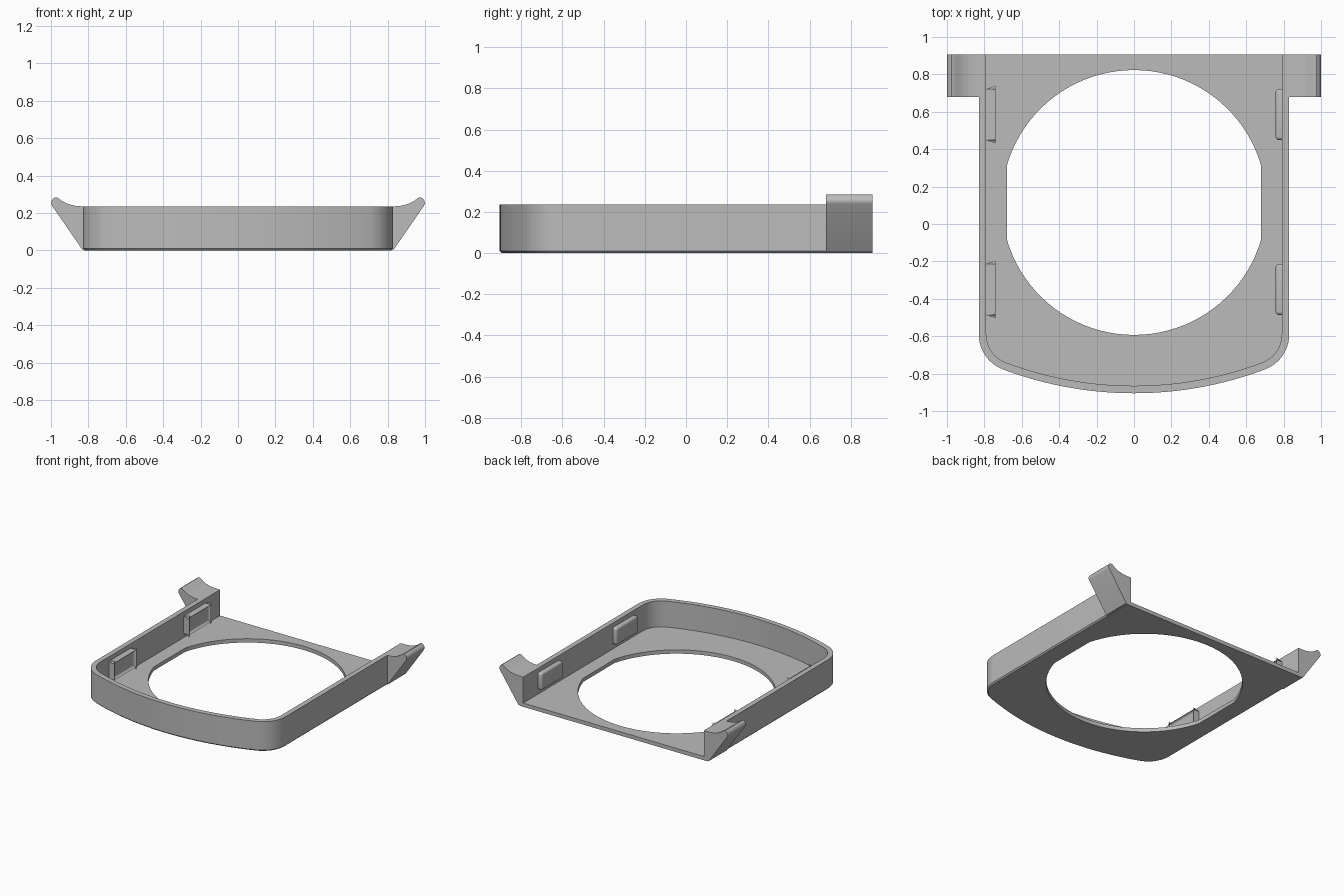
import bpy, bmesh, math

cube = bpy.data.objects.get("Cube")
if cube:
    bpy.data.objects.remove(cube)

grey = bpy.data.materials.new("plain grey")
grey.use_nodes = True
colour = (0.5, 0.5, 0.5, 1)
grey.diffuse_color = colour
grey.node_tree.nodes["Principled BSDF"].inputs["Base Color"].default_value = colour

HALF_W, BACK, TOP, WALL, FLOOR = 0.83, 0.905, 0.235, 0.04, 0.03


def finish(bm, name):
    bmesh.ops.recalc_face_normals(bm, faces=bm.faces)
    mesh = bpy.data.meshes.new(name)
    bm.to_mesh(mesh)
    bm.free()
    mesh.materials.append(grey)
    obj = bpy.data.objects.new(name, mesh)
    bpy.context.collection.objects.link(obj)
    bpy.ops.object.select_all(action='DESELECT')
    obj.select_set(True)
    bpy.context.view_layer.objects.active = obj
    bpy.ops.object.shade_smooth_by_angle(angle=math.radians(30))
    return obj


def arc(cx, cy, r, a0, a1, n):
    return [(cx + r * math.cos(a0 + (a1 - a0) * i / n),
             cy + r * math.sin(a0 + (a1 - a0) * i / n)) for i in range(n + 1)]


def outline(inset):
    """Open U from back right to back left: sides, rounded corners, bowed front."""
    big, small = 1.987, 0.2
    cx = HALF_W - small
    drop = math.sqrt((big - small) ** 2 - cx ** 2)
    cy = big - BACK
    a = -math.atan2(drop, cx)
    corner = arc(cx, cy - drop, small - inset, 0, a, 12)
    front = arc(0, cy, big - inset, a, -math.pi - a, 32)[1:-1]
    half = [(HALF_W - inset, BACK)] + corner
    return half + front + [(-x, y) for x, y in reversed(half)]


# Tray: wall section swept round the U, closed by a floor with a hole
bm = bmesh.new()
section = [(0.01, 0), (0, 0.01), (0, TOP), (WALL, TOP), (WALL, FLOOR)]
loops = [[bm.verts.new((x, y, z)) for x, y in outline(d)] for d, z in section]
for low, high in zip(loops, loops[1:]):
    for i in range(len(low) - 1):
        bm.faces.new((low[i], low[i + 1], high[i + 1], high[i]))
bm.faces.new([l[0] for l in loops] + [l[-1] for l in reversed(loops)])

# Round opening with flattened sides
radius, flat, centre_y = 0.708, 0.68, 0.115
a = math.acos(flat / radius)
ring = arc(0, centre_y, radius, a, math.pi - a, 40)
ring += arc(0, centre_y, radius, math.pi + a, 2 * math.pi - a, 40)
holes = [[bm.verts.new((x, y, z)) for x, y in ring] for z in (0, FLOOR)]
n = len(ring)
for i in range(n):
    j = (i + 1) % n
    bm.faces.new((holes[0][i], holes[0][j], holes[1][j], holes[1][i]))
for rim, hole in ((loops[0], holes[0]), (loops[-1], holes[1])):
    edges = []
    for loop in (rim, hole):
        for i, v in enumerate(loop):
            pair = (v, loop[(i + 1) % len(loop)])
            edges.append(bm.edges.get(pair) or bm.edges.new(pair))
    bmesh.ops.triangle_fill(bm, edges=edges, use_beauty=True, normal=(0, 0, 1))
finish(bm, "tray")

# Flared ear profile: sloped underside, rounded tip, dished top
ear = [(0.82, 0.005), (0.833, 0.005), (0.994, 0.238), (0.999, 0.25), (0.998, 0.262),
       (0.988, 0.277), (0.976, 0.284), (0.964, 0.281), (0.94, 0.263),
       (0.91, 0.248), (0.87, 0.238), (0.83, TOP), (0.82, TOP)]

for side, label in ((1, "left"), (-1, "right")):
    bm = bmesh.new()
    ends = [[bm.verts.new((side * x, y, z)) for x, z in ear] for y in (0.68, BACK)]
    for end in ends:
        bm.faces.new(end)
    for i in range(len(ear)):
        j = (i + 1) % len(ear)
        bm.faces.new((ends[0][i], ends[0][j], ends[1][j], ends[1][i]))
    finish(bm, label + "_ear")

    # Rounded grip pads on the inner wall
    for y, place in ((0.585, "back"), (-0.35, "front")):
        bm = bmesh.new()
        bmesh.ops.create_cube(bm, size=1)
        for v in bm.verts:
            v.co.x = side * (0.775 + v.co.x * 0.036)
            v.co.y = y + v.co.y * 0.272
            v.co.z = 0.132 + v.co.z * 0.135
        inner = [e for e in bm.edges if any(abs(v.co.x) < 0.775 for v in e.verts)]
        bmesh.ops.bevel(bm, geom=inner, offset=0.017, segments=4,
                        profile=0.5, affect='EDGES')
        finish(bm, f"{label}_{place}_pad")
